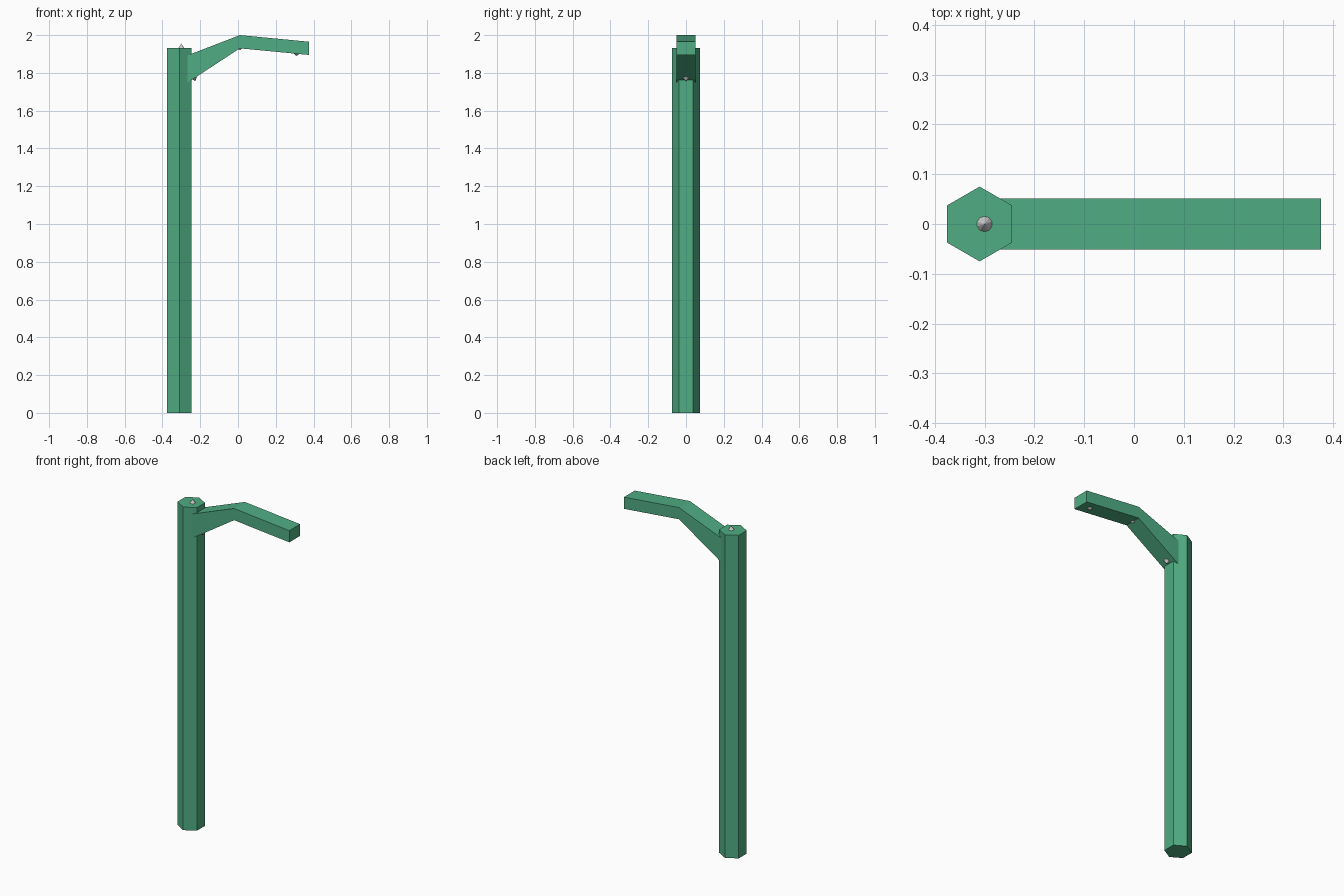
import bpy, bmesh, math
from mathutils import Matrix, Vector

if "Cube" in bpy.data.objects:
    bpy.data.objects.remove(bpy.data.objects["Cube"])

green = bpy.data.materials.new("green_paint")
green.diffuse_color = (0.08, 0.42, 0.23, 1)
green.use_nodes = True
green.node_tree.nodes["Principled BSDF"].inputs["Base Color"].default_value = green.diffuse_color


def add_object(name, bm, mat=None):
    bmesh.ops.recalc_face_normals(bm, faces=bm.faces)
    mesh = bpy.data.meshes.new(name)
    bm.to_mesh(mesh)
    bm.free()
    obj = bpy.data.objects.new(name, mesh)
    bpy.context.collection.objects.link(obj)
    if mat:
        mesh.materials.append(mat)
    return obj


def add_cone(name, base, direction, sides, r1, r2, depth, mat=None, spin=0.0):
    """Cone or prism rising from its base centre along a direction."""
    d = Vector(direction).normalized()
    rot = Vector((0, 0, 1)).rotation_difference(d).to_matrix().to_4x4()
    m = (Matrix.Translation(Vector(base) + d * depth / 2) @ rot
         @ Matrix.Rotation(spin, 4, 'Z'))
    bm = bmesh.new()
    bmesh.ops.create_cone(bm, cap_ends=True, segments=sides, radius1=r1,
                          radius2=r2, depth=depth, matrix=m)
    return add_object(name, bm, mat)


# Hexagonal post, corners on the y axis
post = add_cone("post", (-0.31, 0, 0), (0, 0, 1), 6, 0.075, 0.075, 1.932, green)
xs = [v.co.x for v in post.data.vertices]
if max(xs) - min(xs) > 0.14:
    post.data.transform(Matrix.Translation((-0.31, 0, 0))
                        @ Matrix.Rotation(math.pi / 6, 4, 'Z')
                        @ Matrix.Translation((0.31, 0, 0)))

# Bent arm: side profile extruded across y
profile = [(-0.28, 1.888), (0.01, 2.0), (0.375, 1.965),
           (0.375, 1.895), (0.01, 1.93), (-0.28, 1.74)]
bm = bmesh.new()
face = bm.faces.new([bm.verts.new((x, -0.051, z)) for x, z in profile])
ext = bmesh.ops.extrude_face_region(bm, geom=[face])
bmesh.ops.translate(bm, vec=(0, 0.102, 0),
                    verts=[g for g in ext["geom"] if isinstance(g, bmesh.types.BMVert)])
add_object("arm", bm, green)

# Small grey spikes: one on the post top, three under the arm
spikes = [
    ("top_spike", (-0.30, 0, 1.93), (0, 0, 1), 0.025),
    ("tip_spike", (0.31, 0, 1.902), (-0.1, 0, -1), 0.012),
    ("bend_spike", (0.01, 0, 1.932), (0.2, 0, -1), 0.012),
    ("brace_spike", (-0.232, 0, 1.774), (0.3, 0, -1), 0.018),
]
for name, base, direction, depth in spikes:
    add_cone(name, base, direction, 10, 0.017, 0, depth)
